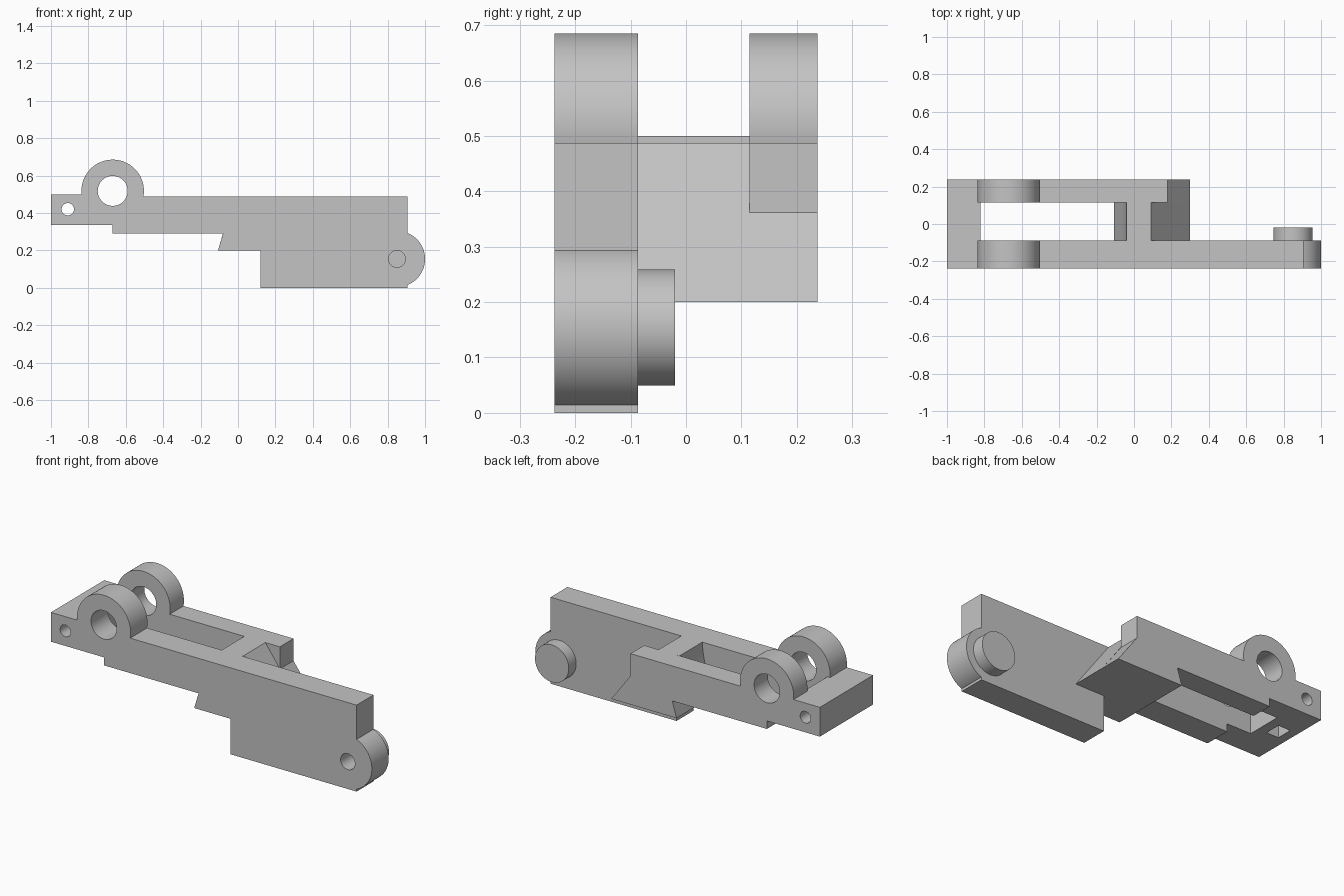
import bpy, bmesh
from math import sin, cos, pi, asin, acos, radians

cube = bpy.data.objects.get("Cube")
if cube:
    bpy.data.objects.remove(cube, do_unlink=True)

grey = bpy.data.materials.new("light grey")
grey.use_nodes = True
colour = (0.55, 0.55, 0.55, 1)
grey.diffuse_color = colour
grey.node_tree.nodes["Principled BSDF"].inputs["Base Color"].default_value = colour


def arc(cx, cz, r, a0, a1, n=40):
    """Points on a circular arc in the xz plane."""
    return [(cx + r * cos(a0 + (a1 - a0) * i / n),
             cz + r * sin(a0 + (a1 - a0) * i / n)) for i in range(n + 1)]


def disc(cx, cz, r, n=64):
    return arc(cx, cz, r, 0, 2 * pi, n)[:-1]


def rect(x0, x1, z0, z1):
    return [(x0, z0), (x1, z0), (x1, z1), (x0, z1)]


def extrude(name, outline, y0, y1):
    """Solid with an xz outline running from y0 to y1."""
    bm = bmesh.new()
    face = bm.faces.new([bm.verts.new((x, y0, z)) for x, z in outline])
    out = bmesh.ops.extrude_face_region(bm, geom=[face])["geom"]
    moved = [v for v in out if isinstance(v, bmesh.types.BMVert)]
    bmesh.ops.translate(bm, verts=moved, vec=(0, y1 - y0, 0))
    bmesh.ops.recalc_face_normals(bm, faces=bm.faces)
    mesh = bpy.data.meshes.new(name)
    bm.to_mesh(mesh)
    bm.free()
    mesh.materials.append(grey)
    obj = bpy.data.objects.new(name, mesh)
    bpy.context.collection.objects.link(obj)
    return obj


def activate(obj):
    bpy.ops.object.select_all(action="DESELECT")
    obj.select_set(True)
    bpy.context.view_layer.objects.active = obj


def cut(obj, outline, y0, y1):
    """Subtract an extruded outline from a part."""
    cutter = extrude("cutter", outline, y0, y1)
    cutter.hide_render = True
    mod = obj.modifiers.new("cut", "BOOLEAN")
    mod.operation, mod.solver, mod.object = "DIFFERENCE", "EXACT", cutter
    activate(obj)
    bpy.ops.object.modifier_apply(modifier=mod.name)
    bpy.data.objects.remove(cutter, do_unlink=True)


# Main levels, depths and centres
FRONT, INNER_FRONT, INNER_BACK, BACK = -0.237, -0.087, 0.115, 0.237
TOP, END_TOP, END_LOW, MID, LOW = 0.487, 0.5, 0.335, 0.29, 0.2
EX, EZ, ER = -0.67, 0.518, 0.167     # bearing eye
PX, PZ, PR = 0.85, 0.154, 0.15       # pivot end

# Outline shared by both side plates: stepped underside and the eye on top
underside = [(-1, END_LOW), (EX, END_LOW), (EX, MID), (-0.08, MID), (-0.107, LOW)]
eye = arc(EX, EZ, ER, asin((TOP - EZ) / ER), pi - asin((END_TOP - EZ) / ER), 56)
eye.append((-1, END_TOP))

# Front plate with the deep rounded pivot end
half = acos((0.905 - PX) / PR)
pivot_end = [(0.12, LOW), (0.12, 0), (0.905, 0)]
pivot_end += arc(PX, PZ, PR, -half, half) + [(0.905, TOP)]
front_plate = extrude("front_plate", underside + pivot_end + eye, FRONT, INNER_FRONT)

# Back plate with the sloping end
slope_end = [(0.3, LOW), (0.18, 0.362), (0.18, TOP)]
back_plate = extrude("back_plate", underside + slope_end + eye, INNER_BACK, BACK)

# Block joining the plates at the end
end_block = extrude("end_block", rect(-1, -0.82, END_LOW, END_TOP), INNER_FRONT, INNER_BACK)

# Wedge web joining the plates in the middle, hollowed concentric with the eye
web_outline = [(-0.107, LOW), (0.3, LOW), (0.09, TOP)]
web_outline += arc(EX, EZ, 0.63, -0.049, -0.28, 16)
web = extrude("middle_web", web_outline, INNER_FRONT, INNER_BACK)

# Round boss on the inner side of the pivot end
boss = extrude("pivot_boss", disc(PX, PZ, 0.105), INNER_FRONT, -0.02)

# Holes: eyes, cross pin, blind pivot hole, pocket under the end block
pin = disc(-0.91, 0.42, 0.033, 32)
for plate in (front_plate, back_plate):
    cut(plate, disc(EX, EZ, 0.08), -0.4, 0.4)
    cut(plate, pin, -0.4, 0.4)
cut(front_plate, disc(PX, PZ, 0.045, 40), -0.4, -0.11)
cut(end_block, pin, -0.4, 0.4)
cut(end_block, rect(-0.95, -0.875, 0.3, 0.455), -0.03, 0.06)

for part in (front_plate, back_plate, end_block, web, boss):
    activate(part)
    bpy.ops.object.shade_smooth_by_angle(angle=radians(15))
